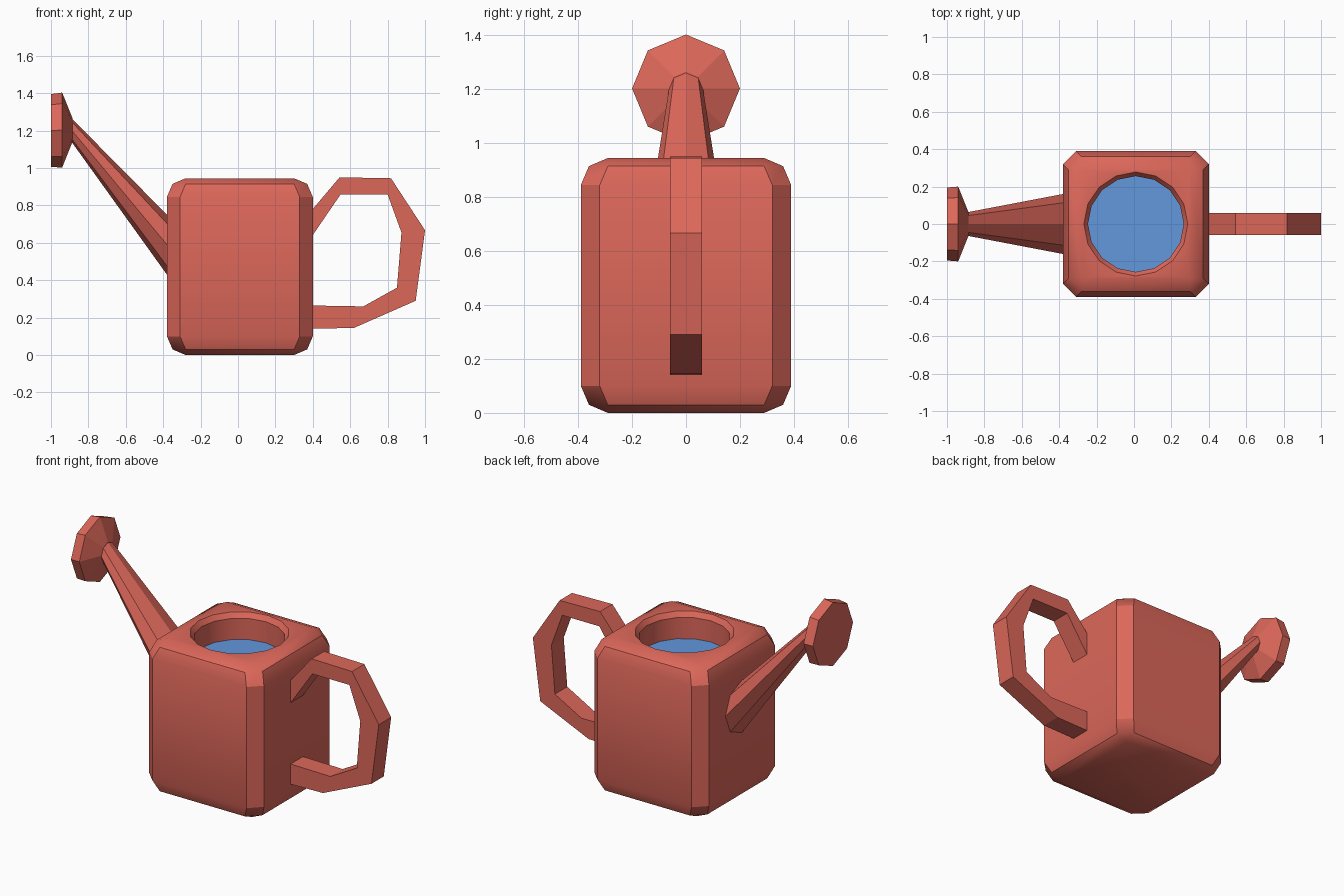
import bpy, bmesh, math
from mathutils import Matrix, Vector

if "Cube" in bpy.data.objects:
    bpy.data.objects.remove(bpy.data.objects["Cube"])


def material(name, rgb):
    m = bpy.data.materials.new(name)
    m.diffuse_color = (*rgb, 1)
    m.use_nodes = True
    m.node_tree.nodes["Principled BSDF"].inputs["Base Color"].default_value = m.diffuse_color
    return m


RED = material("clay red", (0.72, 0.136, 0.102))
BLUE = material("water blue", (0.122, 0.314, 0.72))


def finish(name, bm, mat, smooth=None):
    bmesh.ops.remove_doubles(bm, verts=bm.verts, dist=0.0005)
    bmesh.ops.recalc_face_normals(bm, faces=bm.faces)
    me = bpy.data.meshes.new(name)
    bm.to_mesh(me)
    bm.free()
    me.materials.append(mat)
    ob = bpy.data.objects.new(name, me)
    bpy.context.collection.objects.link(ob)
    if smooth:
        bpy.ops.object.select_all(action='DESELECT')
        ob.select_set(True)
        bpy.context.view_layer.objects.active = ob
        bpy.ops.object.shade_smooth_by_angle(angle=math.radians(smooth))
    return ob


def loft(bm, rings, cap_start=True, cap_end=True):
    """Skin equal-length point rings; returns the vertex rings."""
    vs = [[bm.verts.new(p) for p in r] for r in rings]
    n = len(vs[0])
    for a, b in zip(vs, vs[1:]):
        for i in range(n):
            j = (i + 1) % n
            bm.faces.new((a[i], a[j], b[j], b[i]))
    if cap_start:
        bm.faces.new(vs[0][::-1])
    if cap_end:
        bm.faces.new(vs[-1])
    return vs


CX = 0.01  # body centre in x


def square_ring(half, chamfer, z):
    pts = []
    for k in range(4):
        rot = Matrix.Rotation(k * math.pi / 2, 3, 'Z')
        for p in ((half, half - chamfer), (half - chamfer, half)):
            pts.append(rot @ Vector((*p, z)) + Vector((CX, 0, 0)))
    return pts


def circle_ring(r, z, n=16):
    return [(CX + r * math.cos(2 * math.pi * i / n),
             r * math.sin(2 * math.pi * i / n), z) for i in range(n)]


def spout_ring(x, r, zc):
    return [(x, r * math.sin(math.pi * i / 4), zc + r * math.cos(math.pi * i / 4))
            for i in range(8)]


# body: chamfered box with a round, bevelled opening in the top
bm = bmesh.new()
bottom = [(0.29, 0, 0), (0.36, 0.07, 0.03), (0.39, 0.07, 0.10)]
top = [(h, c, 0.945 - z) for h, c, z in reversed(bottom)]
outer = loft(bm, [square_ring(*p) for p in bottom + top], cap_start=False, cap_end=False)
bm.faces.new([outer[0][2 * k] for k in range(4)])
hole = loft(bm, [circle_ring(0.278, 0.945), circle_ring(0.256, 0.915),
                 circle_ring(0.256, 0.76)], cap_start=False)[0]
for k in range(4):
    corner, following = outer[-1][2 * k], outer[-1][(2 * k + 2) % 8]
    for i in range(4 * k, 4 * k + 4):
        bm.faces.new((corner, hole[(i + 1) % 16], hole[i]))
    bm.faces.new((corner, following, hole[(4 * k + 4) % 16]))
finish("can_body", bm, RED, smooth=30)

# water surface
bm = bmesh.new()
bm.faces.new([bm.verts.new(p) for p in circle_ring(0.256, 0.785)])
finish("water", bm, BLUE)

# tapered spout, ending just inside the body
bm = bmesh.new()
loft(bm, [spout_ring(-0.36, 0.164, 0.566), spout_ring(-0.89, 0.063, 1.203)])
finish("spout", bm, RED)

# sprinkler head
bm = bmesh.new()
loft(bm, [spout_ring(-0.885, 0.063, 1.203), spout_ring(-0.94, 0.2, 1.203),
          spout_ring(-1.0, 0.195, 1.2)])
finish("sprinkler_head", bm, RED)

# handle: paired outer and inner profile points
outer_path = [(0.38, 0.757), (0.543, 0.95), (0.818, 0.945), (1.0, 0.667),
              (0.95, 0.29), (0.62, 0.145), (0.38, 0.14)]
inner_path = [(0.38, 0.612), (0.548, 0.858), (0.80, 0.858), (0.874, 0.655),
              (0.85, 0.36), (0.67, 0.26), (0.38, 0.265)]
W = 0.06
bm = bmesh.new()
loft(bm, [[(o[0], -W, o[1]), (o[0], W, o[1]), (i[0], W, i[1]), (i[0], -W, i[1])]
          for o, i in zip(outer_path, inner_path)])
finish("handle", bm, RED)
